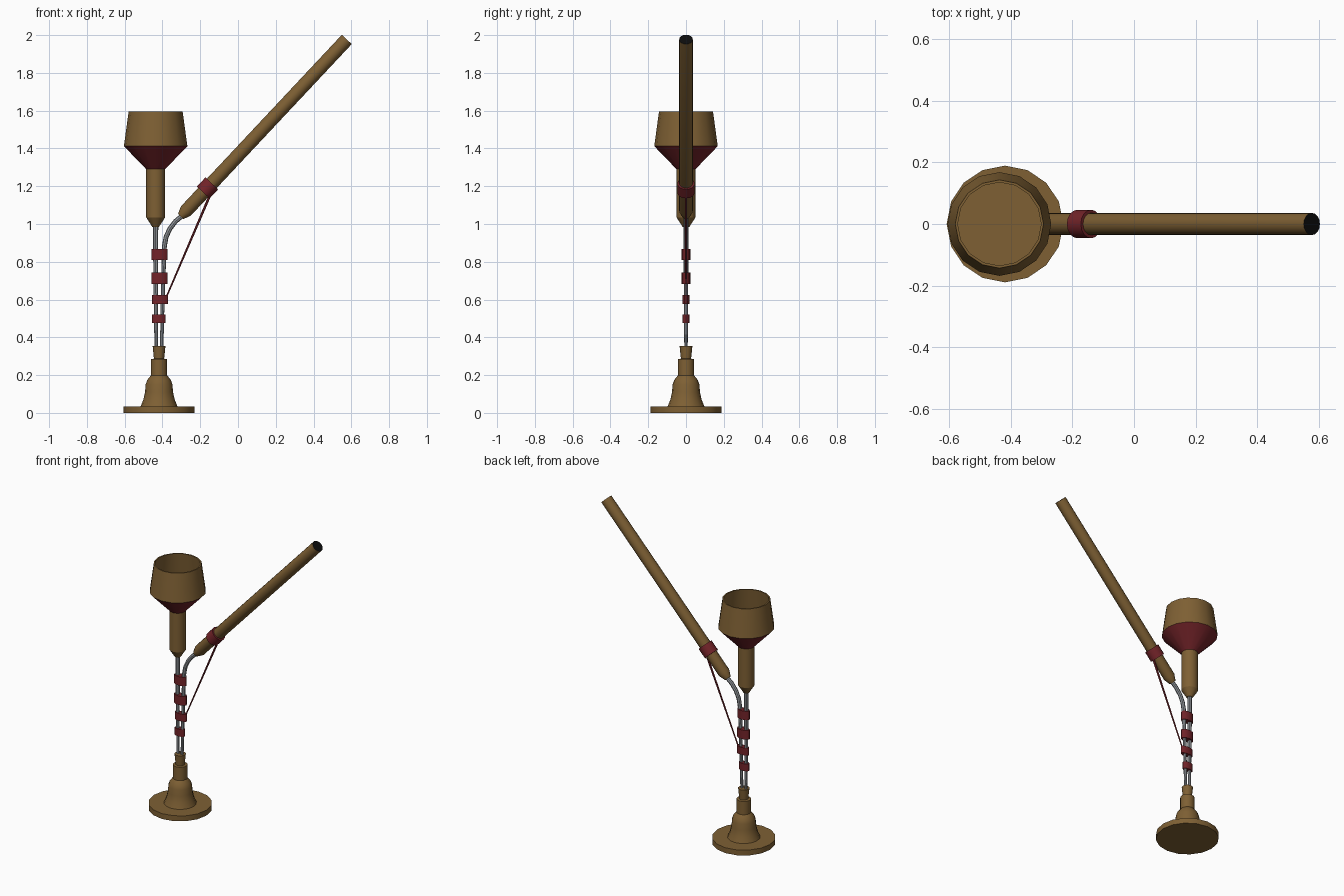
import bpy, bmesh, math
from mathutils import Vector, Matrix

if "Cube" in bpy.data.objects:
    bpy.data.objects.remove(bpy.data.objects["Cube"])


def material(name, rgb):
    m = bpy.data.materials.new(name)
    m.diffuse_color = (*rgb, 1)
    m.use_nodes = True
    m.node_tree.nodes["Principled BSDF"].inputs["Base Color"].default_value = m.diffuse_color
    return m


BROWN = material("brown", (0.21, 0.117, 0.034))
RED = material("dark red", (0.17, 0.017, 0.022))
GREY = material("grey metal", (0.30, 0.32, 0.34))
BLACK = material("black", (0.004, 0.004, 0.004))


def finish(bm, name, mats, matrix=None):
    bmesh.ops.recalc_face_normals(bm, faces=bm.faces)
    me = bpy.data.meshes.new(name)
    bm.to_mesh(me)
    bm.free()
    for m in mats:
        me.materials.append(m)
    ob = bpy.data.objects.new(name, me)
    bpy.context.collection.objects.link(ob)
    if matrix:
        ob.matrix_world = matrix
    bpy.ops.object.select_all(action='DESELECT')
    ob.select_set(True)
    bpy.context.view_layer.objects.active = ob
    bpy.ops.object.shade_smooth_by_angle(angle=math.radians(30))
    return ob


def lathe(name, profile, mats, matrix, sides=16, mat_of=None, squash=1.0):
    """Turn an (r, z) profile about z; mat_of(segment) picks the colour slot."""
    bm = bmesh.new()
    rings = []
    for r, z in profile:
        rings.append([bm.verts.new((r * math.cos(a), squash * r * math.sin(a), z))
                      for a in (2 * math.pi * i / sides for i in range(sides))])
    for k in range(len(rings) - 1):
        for i in range(sides):
            j = (i + 1) % sides
            f = bm.faces.new((rings[k][i], rings[k][j], rings[k + 1][j], rings[k + 1][i]))
            f.material_index = mat_of(k) if mat_of else 0
    bm.faces.new(rings[0])
    end = bm.faces.new(rings[-1])
    end.material_index = mat_of(len(rings) - 1) if mat_of else 0
    return finish(bm, name, mats, matrix)


def along(p, q):
    """Matrix placing local z on the line from p towards q."""
    d = Vector(q) - Vector(p)
    return Matrix.Translation(p) @ d.to_track_quat('Z', 'Y').to_matrix().to_4x4()


def tube(name, pts, radii, mat, sides=8):
    """Tube through points in the xz plane."""
    bm = bmesh.new()
    rings = []
    for i, (x, z) in enumerate(pts):
        a, b = pts[max(i - 1, 0)], pts[min(i + 1, len(pts) - 1)]
        t = Vector((b[0] - a[0], 0, b[1] - a[1])).normalized()
        n = Vector((t.z, 0, -t.x))
        rings.append([bm.verts.new(Vector((x, 0, z)) + radii[i] * (
            n * math.cos(u) + Vector((0, 1, 0)) * math.sin(u)))
            for u in (2 * math.pi * s / sides for s in range(sides))])
    for A, B in zip(rings, rings[1:]):
        for s in range(sides):
            n = (s + 1) % sides
            bm.faces.new((A[s], A[n], B[n], B[s]))
    bm.faces.new(rings[0])
    bm.faces.new(rings[-1])
    return finish(bm, name, [mat])


# Turned stand
lathe("stand", [(0.189, 0), (0.189, 0.035), (0.097, 0.035), (0.083, 0.07), (0.074, 0.11),
                (0.071, 0.15), (0.062, 0.175), (0.046, 0.195), (0.043, 0.198),
                (0.043, 0.285), (0.027, 0.287), (0.034, 0.355)],
      [BROWN], Matrix.Translation((-0.418, 0, 0)))

# Hollow bowl with its stem and red flare (segment 2)
lathe("bowl", [(0.018, 0.985), (0.05, 1.035), (0.05, 1.29), (0.168, 1.412),
               (0.143, 1.595), (0.135, 1.595), (0.155, 1.425)],
      [BROWN, RED], Matrix.Translation((-0.436, 0, 0)),
      mat_of=lambda k: 1 if k == 2 else 0)

# Metal stems
tube("straight_stem", [(-0.433, 0.34), (-0.436, 0.7), (-0.436, 1.0)],
     [0.009, 0.012, 0.014], GREY)
tube("curved_stem", [(-0.404, 0.34), (-0.4, 0.55), (-0.394, 0.75), (-0.39, 0.88),
                     (-0.381, 0.93), (-0.361, 0.975), (-0.33, 1.015), (-0.285, 1.052)],
     [0.009, 0.010, 0.011, 0.013, 0.013, 0.013, 0.013, 0.013], GREY)

# Red bindings round both stems: centre x, bottom, top, half width, half depth
for i, (x, z0, z1, w, d) in enumerate([(-0.416, 0.81, 0.868, 0.042, 0.023),
                                       (-0.416, 0.683, 0.742, 0.043, 0.023),
                                       (-0.412, 0.577, 0.625, 0.042, 0.019),
                                       (-0.42, 0.475, 0.522, 0.035, 0.019)]):
    lathe(f"binding_{i + 1}", [(w, z0), (w, z1)], [RED],
          Matrix.Translation((x, 0, 0)), squash=d / w)

# Long slanted pipe with a black end
p, q = Vector((-0.303, 0, 1.04)), Vector((0.576, 0, 1.977))
L = (q - p).length
lathe("long_pipe", [(0.02, 0), (0.036, 0.04), (0.036, L)], [BROWN, BLACK], along(p, q),
      mat_of=lambda k: 1 if k == 2 else 0)

# Red collar on the pipe
c = p + (q - p).normalized() * 0.207
lathe("pipe_collar", [(0.046, -0.033), (0.046, 0.033)], [RED], along(c, q))

# Thin cord from collar to binding
tube("cord", [(-0.385, 0.6), (-0.145, 1.16)], [0.004, 0.007], RED, 6)
